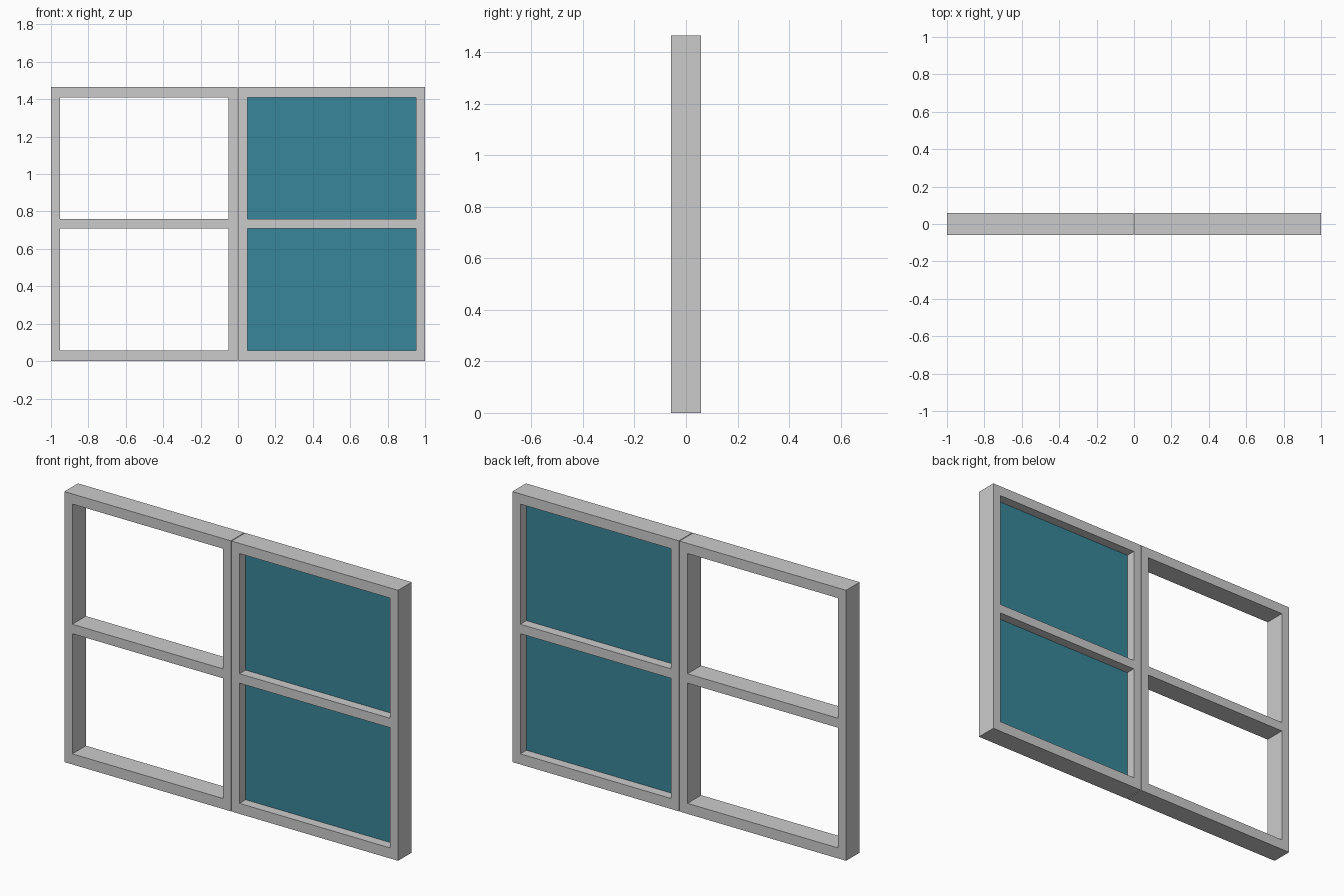
import bpy, bmesh

if "Cube" in bpy.data.objects:
    bpy.data.objects.remove(bpy.data.objects["Cube"])

HEIGHT, DEPTH = 1.465, 0.116
GAP = 0.002                               # half of the seam between the sashes
STILE = 0.048
Z_LINES = [0, 0.057, 0.708, 0.759, 1.41, HEIGHT]
PANES = [(Z_LINES[1], Z_LINES[2]), (Z_LINES[3], Z_LINES[4])]


def finish(name, bm):
    bmesh.ops.recalc_face_normals(bm, faces=bm.faces)
    mesh = bpy.data.meshes.new(name)
    bm.to_mesh(mesh)
    bm.free()
    obj = bpy.data.objects.new(name, mesh)
    bpy.context.collection.objects.link(obj)
    return obj


def sash(name, x0, x1):
    """Frame with two openings: a grid of cells minus the panes, extruded."""
    xs = [x0, x0 + STILE, x1 - STILE, x1]
    bm = bmesh.new()
    grid = [[bm.verts.new((x, -DEPTH / 2, z)) for x in xs] for z in Z_LINES]
    for j in range(5):
        for i in range(3):
            if i == 1 and j in (1, 3):
                continue
            bm.faces.new((grid[j][i], grid[j][i + 1],
                          grid[j + 1][i + 1], grid[j + 1][i]))
    ext = bmesh.ops.extrude_face_region(bm, geom=bm.faces[:], use_keep_orig=True)
    verts = [g for g in ext["geom"] if isinstance(g, bmesh.types.BMVert)]
    bmesh.ops.translate(bm, vec=(0, DEPTH, 0), verts=verts)
    # merge the flat cells into clean faces
    bmesh.ops.dissolve_limit(bm, angle_limit=0.01, verts=bm.verts[:], edges=bm.edges[:])
    return finish(name, bm)


def pane(name, x0, x1, z0, z1, thickness=0.012):
    bm = bmesh.new()
    bmesh.ops.create_cube(bm, size=1)
    bmesh.ops.scale(bm, vec=(x1 - x0, thickness, z1 - z0), verts=bm.verts)
    bmesh.ops.translate(bm, vec=((x0 + x1) / 2, 0, (z0 + z1) / 2), verts=bm.verts)
    return finish(name, bm)


# two sashes side by side, the left one open
sash("left_sash", -1, -GAP)
sash("right_sash", GAP, 1)

# glass in the right sash only
glass = bpy.data.materials.new("glass_blue")
glass.diffuse_color = (0.04, 0.24, 0.32, 1)
glass.use_nodes = True
glass.node_tree.nodes["Principled BSDF"].inputs["Base Color"].default_value = glass.diffuse_color
for label, (z0, z1) in zip(("lower", "upper"), PANES):
    obj = pane(label + "_glass", GAP + STILE, 1 - STILE, z0, z1)
    obj.data.materials.append(glass)
